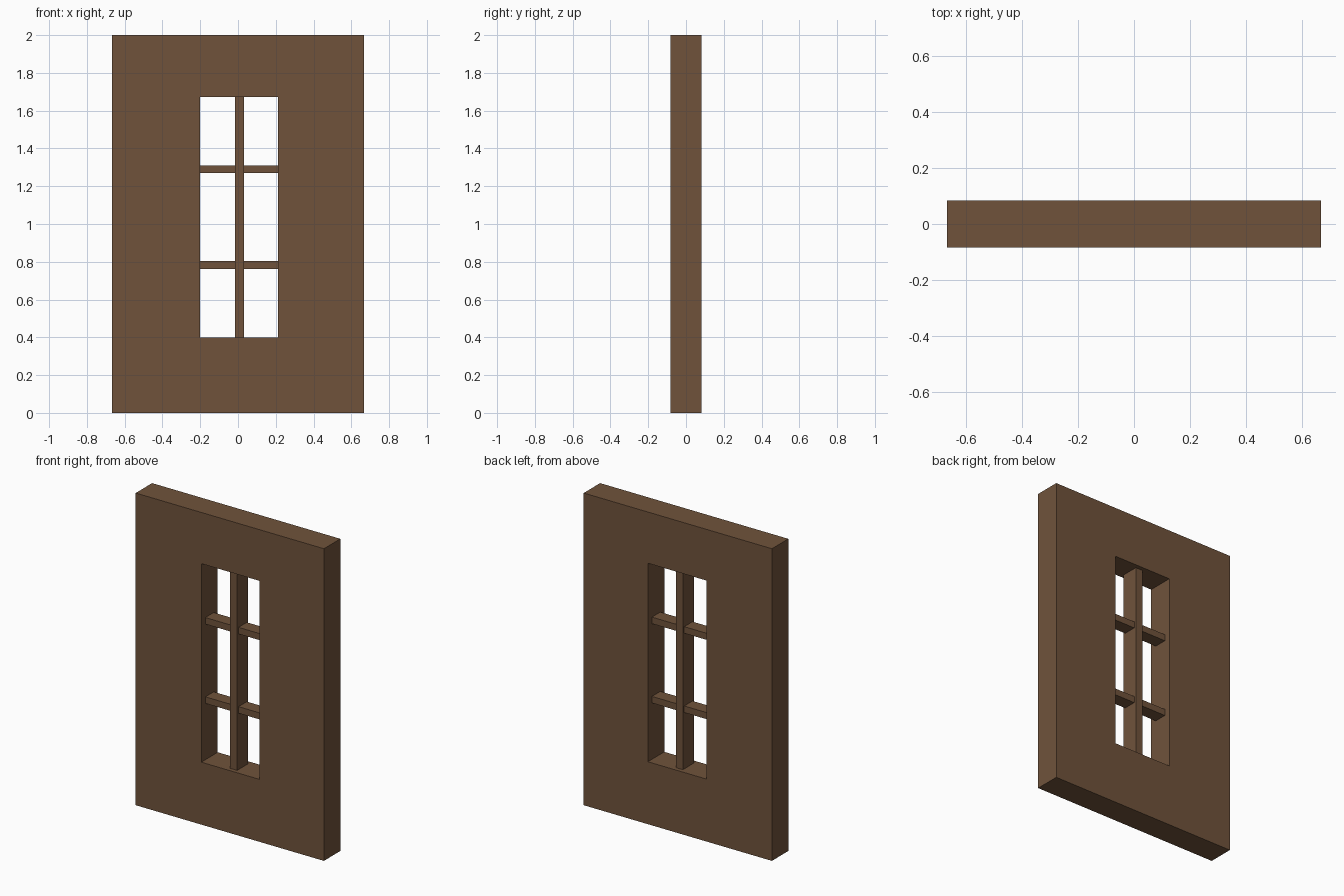
import bpy
import bmesh

if "Cube" in bpy.data.objects:
    bpy.data.objects.remove(bpy.data.objects["Cube"])

wood = bpy.data.materials.new("brown_wood")
wood.diffuse_color = (0.160, 0.086, 0.044, 1.0)
wood.use_nodes = True
wood.node_tree.nodes["Principled BSDF"].inputs["Base Color"].default_value = wood.diffuse_color

W, H, T = 0.667, 2.0, 0.083          # half width, height, half thickness
X0, X1, Z0, Z1 = -0.202, 0.212, 0.40, 1.672   # window opening


def finish(name, bm):
    bmesh.ops.recalc_face_normals(bm, faces=bm.faces[:])
    mesh = bpy.data.meshes.new(name)
    bm.to_mesh(mesh)
    bm.free()
    mesh.materials.append(wood)
    obj = bpy.data.objects.new(name, mesh)
    bpy.context.collection.objects.link(obj)
    return obj


def box(name, x0, x1, half_depth, z0, z1):
    bm = bmesh.new()
    bmesh.ops.create_cube(bm, size=1)
    bmesh.ops.scale(bm, vec=(x1 - x0, 2 * half_depth, z1 - z0), verts=bm.verts[:])
    bmesh.ops.translate(bm, vec=((x0 + x1) / 2, 0, (z0 + z1) / 2), verts=bm.verts[:])
    return finish(name, bm)


# Door slab with a through opening: four rings of corners, bridged into a frame
def rectangle(bm, x0, x1, y, z0, z1):
    return [bm.verts.new((x, y, z)) for x, z in ((x0, z0), (x1, z0), (x1, z1), (x0, z1))]


bm = bmesh.new()
rings = [rectangle(bm, -W, W, -T, 0, H), rectangle(bm, -W, W, T, 0, H),
         rectangle(bm, X0, X1, T, Z0, Z1), rectangle(bm, X0, X1, -T, Z0, Z1)]
for r in range(4):
    a, b = rings[r], rings[(r + 1) % 4]
    for i in range(4):
        j = (i + 1) % 4
        bm.faces.new((a[i], a[j], b[j], b[i]))
finish("door_slab", bm)

# Window bars, recessed from both door faces
box("vertical_bar", -0.017, 0.033, 0.056, Z0, Z1)
for name, z in (("lower_bar", 0.782), ("upper_bar", 1.290)):
    box(name, X0, X1, 0.042, z - 0.021, z + 0.021)
